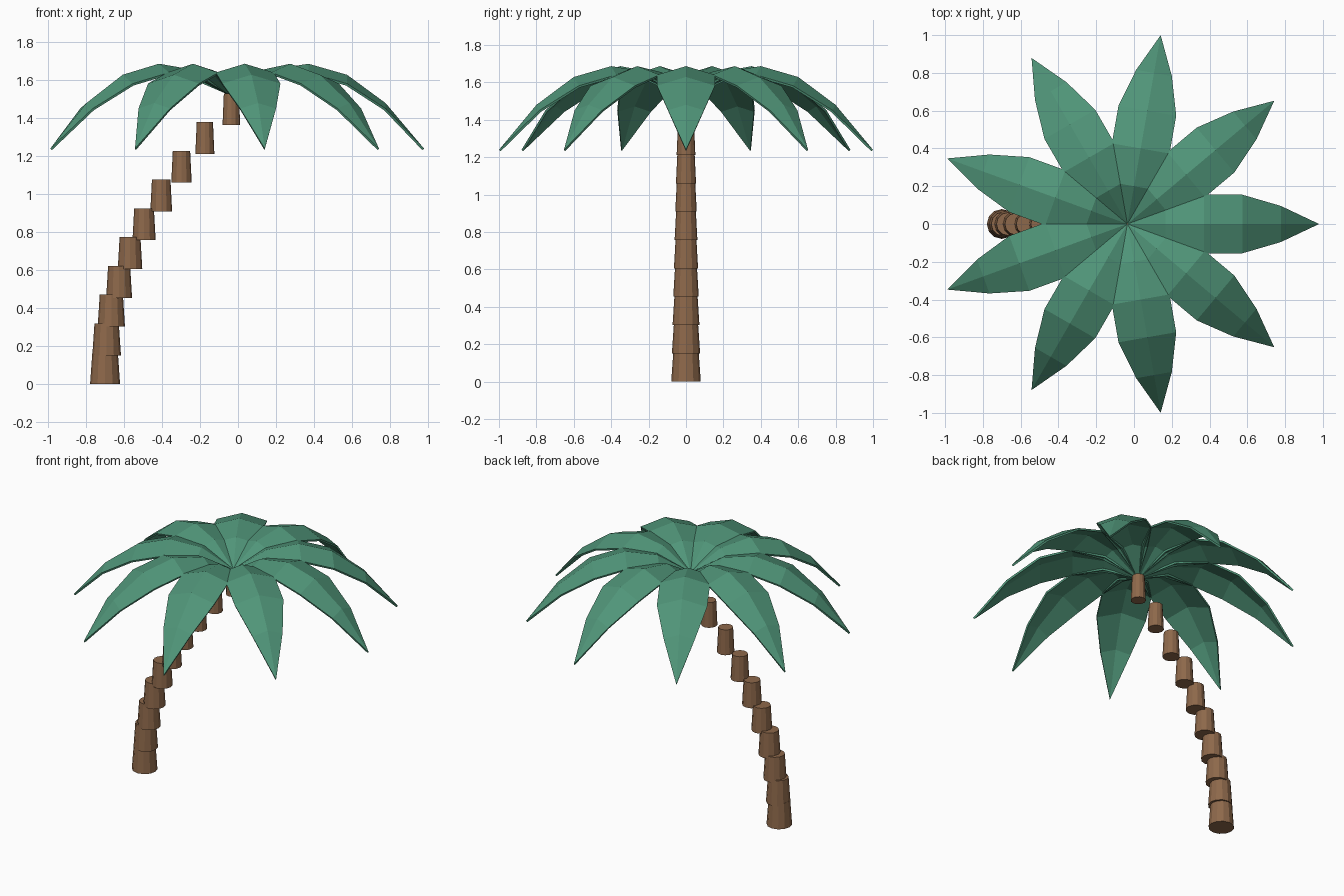
import bpy, bmesh
from math import sin, pi, radians

if "Cube" in bpy.data.objects:
    bpy.data.objects.remove(bpy.data.objects["Cube"])


def material(name, color):
    m = bpy.data.materials.new(name)
    m.diffuse_color = color
    m.use_nodes = True
    m.node_tree.nodes["Principled BSDF"].inputs["Base Color"].default_value = m.diffuse_color
    return m


bark = material("bark", (0.27, 0.14, 0.07, 1))
leaf = material("leaf", (0.08, 0.30, 0.19, 1))

# Trunk: stacked tapered segments leaning along a parabola
SEGMENTS, STEP, HEIGHT = 10, 0.1515, 0.168
for i in range(SEGMENTS):
    radius = 0.079 - 0.0036 * i
    x = -0.70 + 0.665 * (i / 9) ** 2
    bpy.ops.mesh.primitive_cone_add(
        vertices=12, radius1=radius, radius2=radius * 0.85, depth=HEIGHT,
        location=(x, 0, i * STEP + HEIGHT / 2))
    ob = bpy.context.object
    ob.name = f"trunk_segment_{i + 1}"
    ob.data.materials.append(bark)


# Frond: thin arched leaf with a raised midrib and drooping edges
def frond(name, angle):
    bm = bmesh.new()
    rows = []
    for k in range(6):
        t = k / 5
        r, z = 1.015 * t, 1.53 + 0.8475 * t - 1.1375 * t * t
        w = 0.163 * sin(pi * t)
        if k in (0, 5):
            rows.append([bm.verts.new((r, 0, z))] * 3)
        else:
            rows.append([bm.verts.new((r, s * w, z - abs(s) * 0.3 * w))
                         for s in (-1, 0, 1)])
    for a, b in zip(rows, rows[1:]):
        for j in (0, 1):
            quad = [a[j], b[j], b[j + 1], a[j + 1]]
            bm.faces.new(list(dict.fromkeys(quad)))
    me = bpy.data.meshes.new(name)
    bm.to_mesh(me)
    bm.free()
    me.materials.append(leaf)
    ob = bpy.data.objects.new(name, me)
    bpy.context.collection.objects.link(ob)
    ob.location.x = -0.035
    ob.rotation_euler.z = angle
    solid = ob.modifiers.new("thickness", 'SOLIDIFY')
    solid.thickness = 0.012
    solid.offset = -1


# Crown of nine fronds
for n in range(9):
    frond(f"frond_{n + 1}", radians(40 * n))
